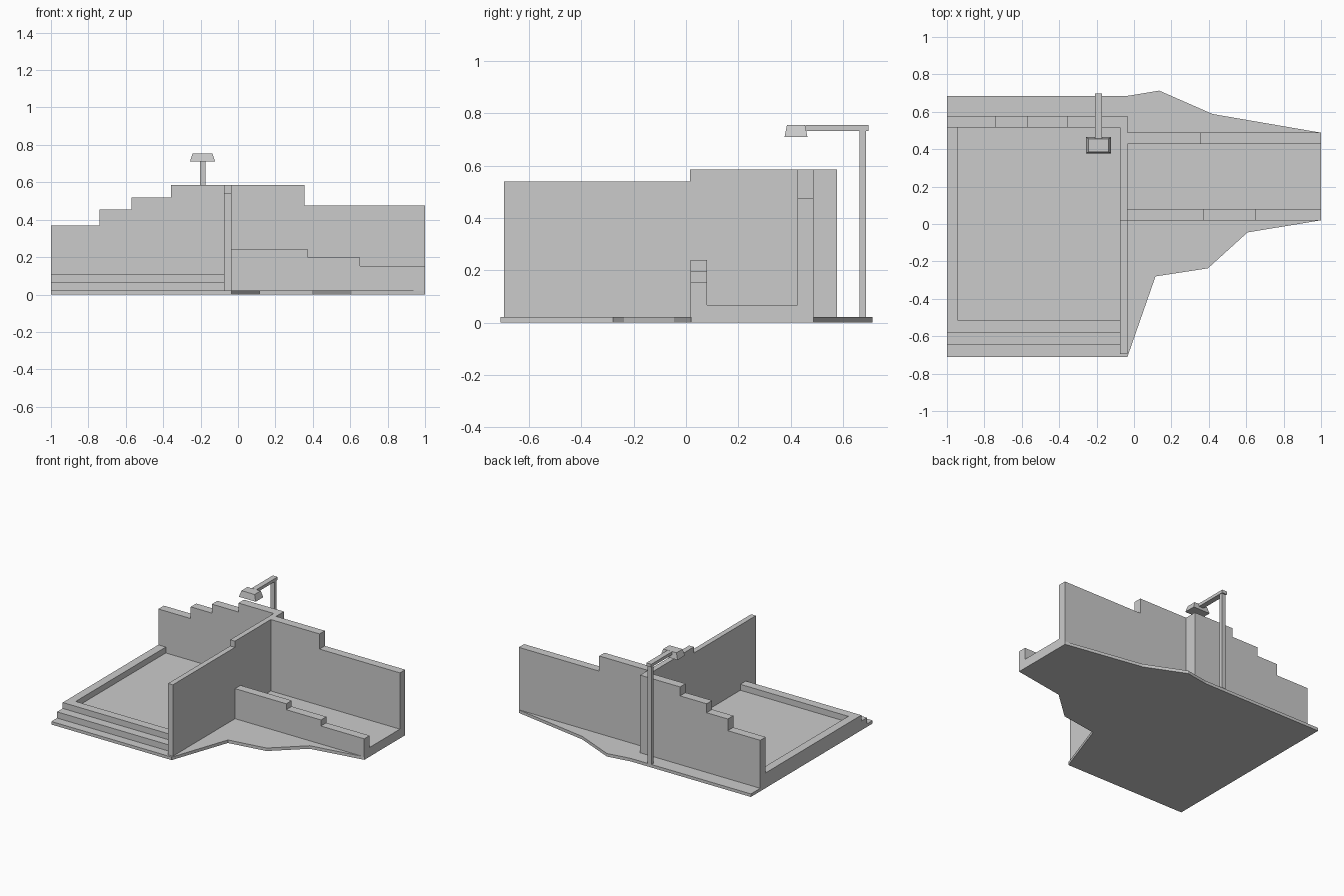
import bpy
import bmesh
from mathutils import Vector

if "Cube" in bpy.data.objects:
    bpy.data.objects.remove(bpy.data.objects["Cube"])

BASE = 0.022


def prism(name, pts, to3d, depth):
    """Extrude a flat outline along a depth vector."""
    bm = bmesh.new()
    face = bm.faces.new([bm.verts.new(to3d(a, b)) for a, b in pts])
    ext = bmesh.ops.extrude_face_region(bm, geom=[face])
    verts = [v for v in ext["geom"] if isinstance(v, bmesh.types.BMVert)]
    bmesh.ops.translate(bm, vec=Vector(depth), verts=verts)
    if face not in bm.faces:
        raise RuntimeError("profile cap missing")
    bmesh.ops.recalc_face_normals(bm, faces=bm.faces)
    mesh = bpy.data.meshes.new(name)
    bm.to_mesh(mesh)
    bm.free()
    obj = bpy.data.objects.new(name, mesh)
    bpy.context.collection.objects.link(obj)
    return obj


def box(name, x0, x1, y0, y1, z0, z1):
    return prism(name, [(x0, y0), (x1, y0), (x1, y1), (x0, y1)],
                 lambda a, b: (a, b, z0), (0, 0, z1 - z0))


def stepped(edges, heights):
    """Outline of a wall whose top steps at each edge."""
    pts = [(edges[-1], BASE), (edges[0], BASE)]
    for a, b, h in zip(edges, edges[1:], heights):
        pts += [(a, h), (b, h)]
    return pts


def wall_x(name, edges, heights, y0, y1):
    return prism(name, stepped(edges, heights), lambda a, b: (a, y0, b), (0, y1 - y0, 0))


# Ground plate with irregular right side
plate = [(-1, -0.71), (-0.035, -0.71), (0.115, -0.28), (0.395, -0.237),
         (0.607, -0.045), (1, 0.02), (1, 0.488), (0.42, 0.588),
         (0.135, 0.713), (-0.035, 0.685), (-1, 0.685)]
prism("ground_plate", plate, lambda a, b: (a, b, 0), (0, 0, BASE))

# Left court: front steps and sunken floor in one profile, plus left rim
court = [(-0.645, BASE), (0.515, BASE), (0.515, 0.067), (-0.517, 0.067),
         (-0.517, 0.11), (-0.58, 0.11), (-0.58, 0.067), (-0.645, 0.067)]
prism("court_steps_and_floor", court, lambda a, b: (-1, a, b), (0.926, 0, 0))
box("court_left_rim", -1, -0.94, -0.517, 0.515, 0.067, 0.11)

# Stepped walls
wall_x("left_back_wall", [-1, -0.74, -0.57, -0.357, -0.074],
       [0.37, 0.455, 0.52, 0.585], 0.515, 0.578)
wall_x("right_back_wall", [-0.036, 0.355, 1], [0.585, 0.475], 0.427, 0.488)
wall_x("right_front_wall", [-0.036, 0.375, 0.653, 1], [0.24, 0.197, 0.153], 0.018, 0.08)

# Dividing wall
prism("dividing_wall", stepped([-0.695, 0.016, 0.578], [0.54, 0.585]),
      lambda a, b: (-0.074, a, b), (0.038, 0, 0))

# Right passage floor
box("passage_floor", -0.036, 1, 0.08, 0.427, BASE, 0.067)

# Street lamp
box("lamp_post", -0.204, -0.174, 0.664, 0.688, BASE, 0.733)
box("lamp_arm", -0.209, -0.17, 0.457, 0.697, 0.733, 0.755)
shade = box("lamp_shade", -0.257, -0.122, 0.377, 0.464, 0.71, 0.755)
for v in shade.data.vertices:
    if v.co.z > 0.73:
        v.co.x = -0.1895 + (v.co.x + 0.1895) * 0.78
        v.co.y = 0.4205 + (v.co.y - 0.4205) * 0.8
